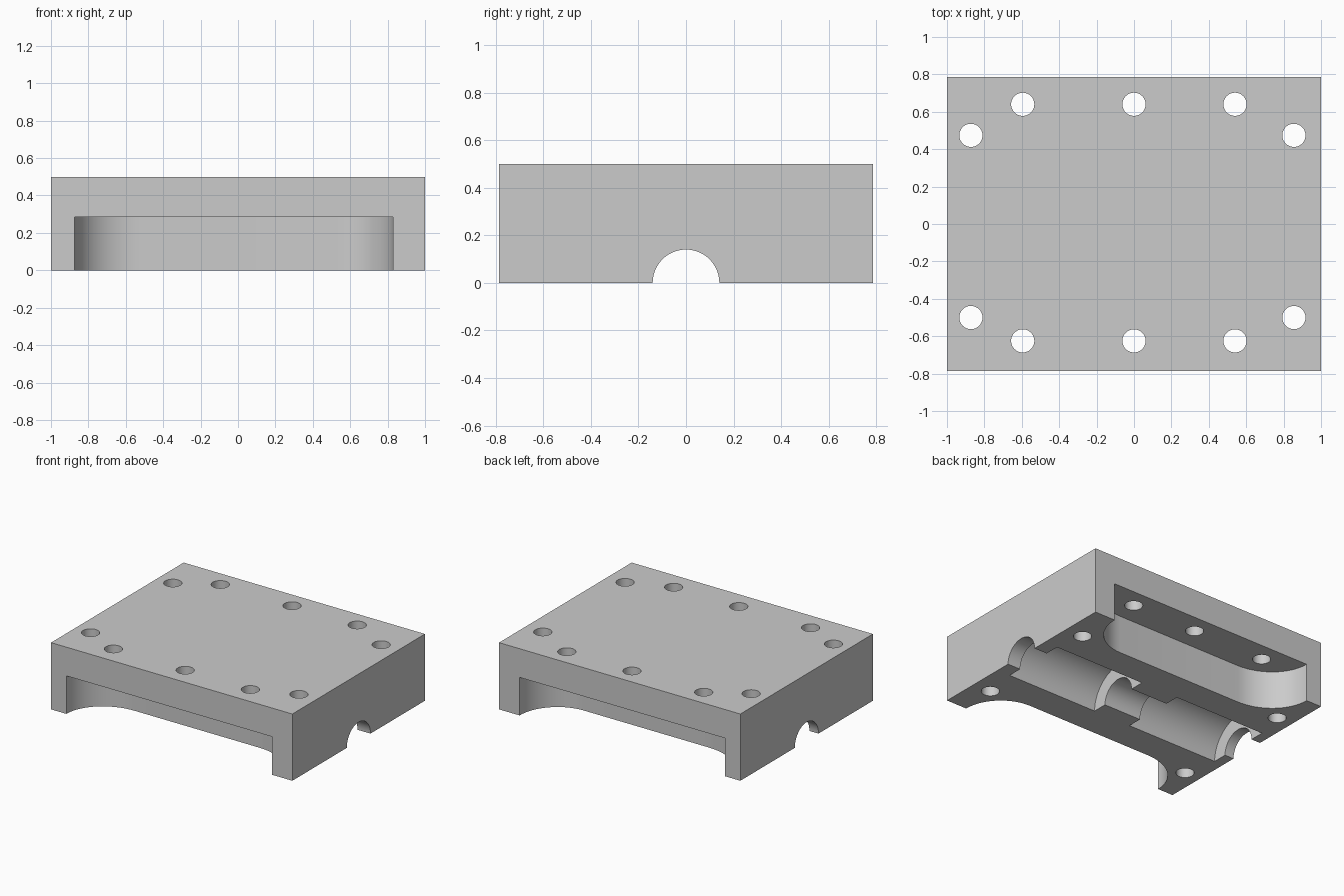
import bpy, bmesh, math
from mathutils import Matrix

if "Cube" in bpy.data.objects:
    bpy.data.objects.remove(bpy.data.objects["Cube"])

W, D, H = 1.0, 0.785, 0.5      # half width, half depth, height
POCKET_H = 0.285

grey = bpy.data.materials.new("plain_grey")
grey.diffuse_color = (0.6, 0.6, 0.6, 1)
grey.use_nodes = True
grey.node_tree.nodes["Principled BSDF"].inputs["Base Color"].default_value = grey.diffuse_color


def add_object(name, bm):
    bmesh.ops.recalc_face_normals(bm, faces=bm.faces)
    me = bpy.data.meshes.new(name)
    bm.to_mesh(me)
    bm.free()
    me.materials.append(grey)
    ob = bpy.data.objects.new(name, me)
    bpy.context.collection.objects.link(ob)
    return ob


def cylinder(name, r, length, center, along_x=False, sides=48):
    bm = bmesh.new()
    m = Matrix.Translation(center)
    if along_x:
        m = m @ Matrix.Rotation(math.pi / 2, 4, 'Y')
    bmesh.ops.create_cone(bm, cap_ends=True, segments=sides, radius1=r,
                          radius2=r, depth=length, matrix=m)
    return add_object(name, bm)


def pocket(name, side, depth):
    """Side recess with rounded inner corners, open to the side and below."""
    x0, x1, a0, a1, n = -0.873, 0.83, 0.35, 0.31, 16
    pts = [(x0, D + 0.1)]
    for i in range(n + 1):
        t = math.pi / 2 * i / n
        pts.append((x0 + a0 - a0 * math.cos(t), D - depth * math.sin(t)))
    for i in range(n + 1):
        t = math.pi / 2 * (1 - i / n)
        pts.append((x1 - a1 + a1 * math.cos(t), D - depth * math.sin(t)))
    pts.append((x1, D + 0.1))
    bm = bmesh.new()
    face = bm.faces.new([bm.verts.new((x, side * y, -0.1)) for x, y in pts])
    ext = bmesh.ops.extrude_face_region(bm, geom=[face])
    top = [v for v in ext["geom"] if isinstance(v, bmesh.types.BMVert)]
    bmesh.ops.translate(bm, verts=top, vec=(0, 0, POCKET_H + 0.1))
    return add_object(name, bm)


# Solid block
bm = bmesh.new()
bmesh.ops.create_cube(bm, size=1, matrix=Matrix.Translation((0, 0, H / 2))
                      @ Matrix.Diagonal((2 * W, 2 * D, H, 1)))
block = add_object("bearing_block", bm)

# Side recesses
cutters = [pocket("front_recess", -1, 0.307), pocket("back_recess", 1, 0.315)]

# Shaft channel and the two wider bearing seats
cutters.append(cylinder("shaft_channel", 0.14, 2.4, (0, 0, 0), True, 64))
for x0, x1 in ((0.14, 0.893), (-0.925, -0.17)):
    cutters.append(cylinder("bearing_seat", 0.25, x1 - x0,
                            ((x0 + x1) / 2, 0, 0), True, 64))

# Bolt holes
for rows in ((0.64, 0.474), (-0.625, -0.5)):
    for x in (-0.595, 0, 0.54):
        cutters.append(cylinder("bolt_hole", 0.062, 1.4, (x, rows[0], H / 2)))
    for x in (-0.872, 0.855):
        cutters.append(cylinder("bolt_hole", 0.062, 1.4, (x, rows[1], H / 2)))

for c in cutters:
    c.hide_render = True
    c.hide_set(True)
    mod = block.modifiers.new(c.name, 'BOOLEAN')
    mod.operation = 'DIFFERENCE'
    mod.solver = 'EXACT'
    mod.object = c

# Apply the cuts, remove the helpers and smooth the round walls
bpy.context.view_layer.objects.active = block
block.select_set(True)
for mod in list(block.modifiers):
    bpy.ops.object.modifier_apply(modifier=mod.name)
for c in cutters:
    bpy.data.objects.remove(c)
bpy.ops.object.shade_smooth_by_angle(angle=math.radians(30))
